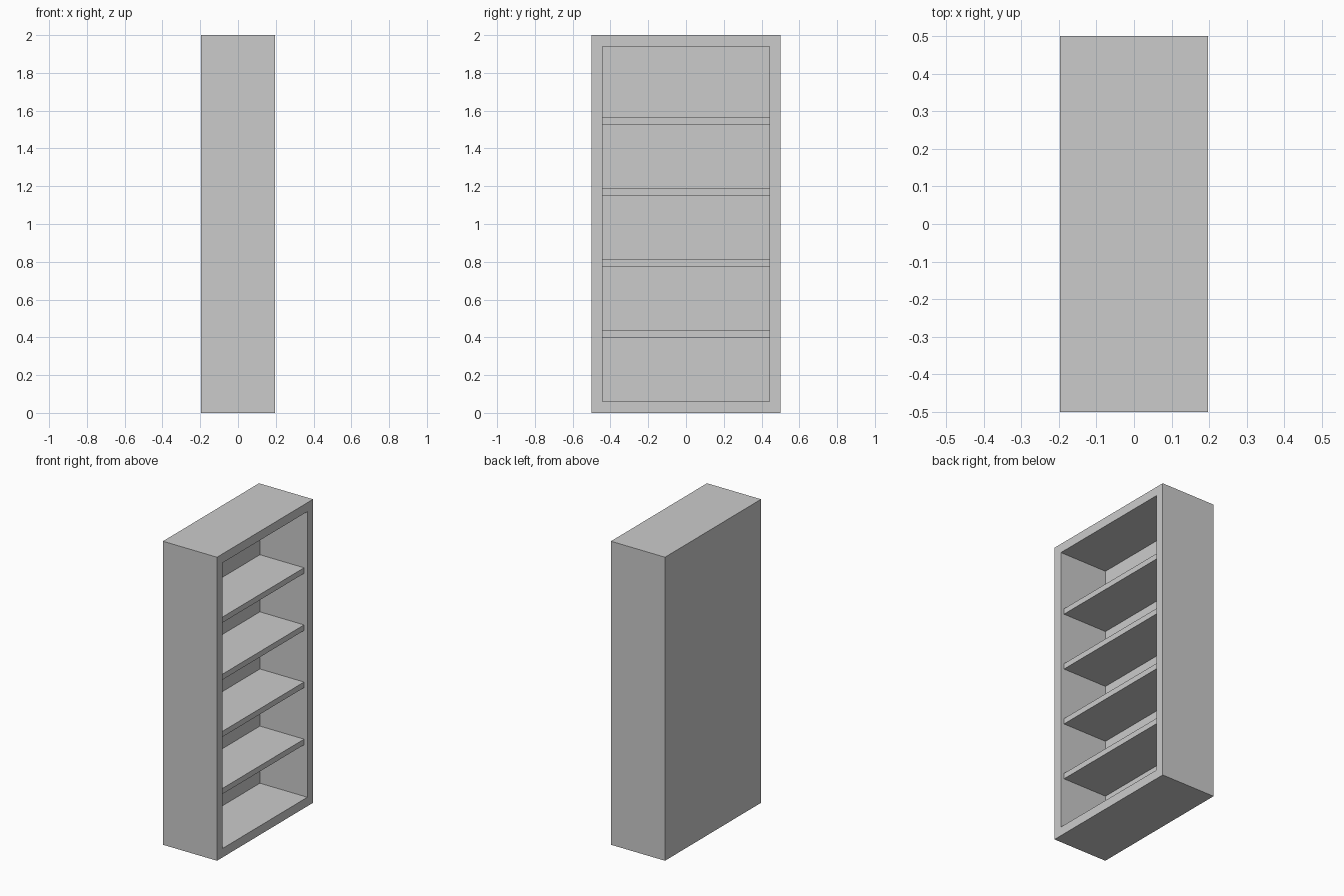
import bpy, bmesh
from mathutils import Matrix

if "Cube" in bpy.data.objects:
    bpy.data.objects.remove(bpy.data.objects["Cube"])

DEPTH, WIDTH, HEIGHT = 0.394, 1.0, 2.0
FRAME, BACK = 0.059, 0.048
SHELF, RECESS, BAYS = 0.037, 0.024, 5


def box_bmesh(lo, hi):
    bm = bmesh.new()
    size = [b - a for a, b in zip(lo, hi)]
    mid = [(a + b) / 2 for a, b in zip(lo, hi)]
    bmesh.ops.create_cube(bm, size=1, matrix=Matrix.Translation(mid) @ Matrix.Diagonal((*size, 1)))
    return bm


def add_object(name, bm):
    bmesh.ops.recalc_face_normals(bm, faces=bm.faces)
    mesh = bpy.data.meshes.new(name)
    bm.to_mesh(mesh)
    bm.free()
    obj = bpy.data.objects.new(name, mesh)
    bpy.context.collection.objects.link(obj)
    return obj


# Cabinet: one solid, open face (+x) inset and pushed in to leave the back panel
bm = box_bmesh((-DEPTH / 2, -WIDTH / 2, 0), (DEPTH / 2, WIDTH / 2, HEIGHT))
bm.normal_update()
opening = max(bm.faces, key=lambda f: f.calc_center_median().x)
bmesh.ops.inset_region(bm, faces=[opening], thickness=FRAME, use_even_offset=True)
pushed = bmesh.ops.extrude_discrete_faces(bm, faces=[opening])["faces"]
bmesh.ops.translate(bm, verts=pushed[0].verts, vec=(BACK - DEPTH, 0, 0))
add_object("cabinet", bm)

# Shelves: evenly spaced, set slightly back from the opening
pitch = (HEIGHT - 2 * FRAME) / BAYS
half = WIDTH / 2 - FRAME
for i in range(1, BAYS):
    top = FRAME + i * pitch
    add_object(f"shelf_{i}", box_bmesh((BACK - DEPTH / 2, -half, top - SHELF),
                                       (DEPTH / 2 - RECESS, half, top)))
